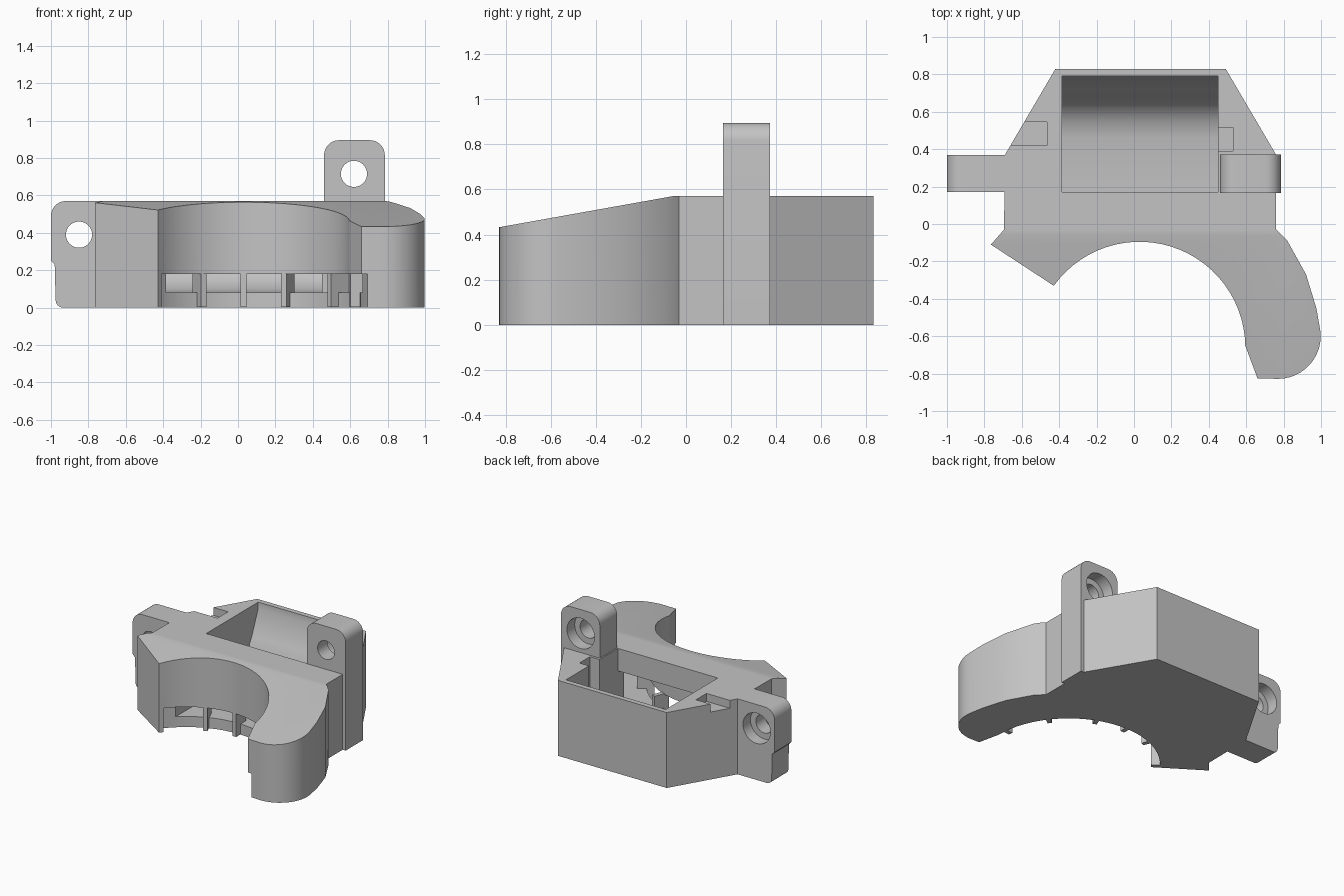
import bpy, bmesh
from math import sin, cos, radians
from mathutils import Vector

if "Cube" in bpy.data.objects:
    bpy.data.objects.remove(bpy.data.objects["Cube"])

grey = bpy.data.materials.new("Light grey plastic")
grey.use_nodes = True
grey.diffuse_color = (0.55, 0.55, 0.55, 1)
grey.node_tree.nodes["Principled BSDF"].inputs["Base Color"].default_value = (0.55, 0.55, 0.55, 1)

CENTRE = Vector((0.03, -0.66))   # centre of the round nozzle cut-out
RADIUS = 0.565


def arc(centre, r, start, end, steps):
    """Points along a circle, angles in degrees."""
    angles = [radians(start + (end - start) * i / steps) for i in range(steps + 1)]
    return [(centre[0] + r * cos(a), centre[1] + r * sin(a)) for a in angles]


def prism(name, points, low, high, axis="z"):
    """Extrude a closed profile along an axis."""
    place = {"z": lambda p, d: (p[0], p[1], d),
             "y": lambda p, d: (p[0], d, p[1]),
             "x": lambda p, d: (d, p[0], p[1])}[axis]
    bm = bmesh.new()
    a = [bm.verts.new(place(p, low)) for p in points]
    b = [bm.verts.new(place(p, high)) for p in points]
    bm.faces.new(a)
    bm.faces.new(b)
    for i in range(len(points)):
        j = (i + 1) % len(points)
        bm.faces.new((a[i], a[j], b[j], b[i]))
    bmesh.ops.recalc_face_normals(bm, faces=bm.faces)
    mesh = bpy.data.meshes.new(name)
    bm.to_mesh(mesh)
    bm.free()
    mesh.materials.append(grey)
    obj = bpy.data.objects.new(name, mesh)
    bpy.context.collection.objects.link(obj)
    return obj


def box(name, x0, x1, y0, y1, z0, z1):
    return prism(name, [(x0, y0), (x1, y0), (x1, y1), (x0, y1)], z0, z1)


def combine(target, other, operation):
    """Apply a boolean and discard the helper."""
    mod = target.modifiers.new("Boolean", "BOOLEAN")
    mod.operation = operation
    mod.solver = "EXACT"
    mod.object = other
    bpy.context.view_layer.objects.active = target
    bpy.ops.object.modifier_apply(modifier=mod.name)
    bpy.data.objects.remove(other)


# Main housing: angular rear, round front cut-out and hooked arm
outline = arc(CENTRE, RADIUS, 144.3, 1, 28)
outline += [(0.595, -0.65), (0.66, -0.825)]
outline += arc((0.77, -0.6), 0.228, -90, 8, 12)
outline += [(0.975, -0.45), (0.92, -0.27), (0.82, -0.09), (0.76, -0.03),
            (0.76, 0.37), (0.49, 0.83), (-0.42, 0.83), (-0.69, 0.37),
            (-0.695, -0.03), (-0.765, -0.11)]
body = prism("duct_housing", outline, 0, 0.57)

# Sloping front top
combine(body, prism("slope_cutter", [(-0.06, 0.57), (-0.06, 0.8), (-1, 0.8), (-1, 0.402)],
                    -1.2, 1.2, "x"), "DIFFERENCE")

# Screw tabs with rounded corners
left_tab = [(-0.6, 0), (-0.6, 0.57)] + arc((-0.92, 0.49), 0.08, 90, 180, 8)
left_tab += [(-1, 0.25), (-0.98, 0.23)] + arc((-0.935, 0.04), 0.04, 180, 270, 6)
combine(body, prism("left_tab", left_tab, 0.17, 0.37, "y"), "UNION")
right_tab = [(0.46, 0), (0.785, 0)] + arc((0.705, 0.815), 0.08, 0, 90, 8)
right_tab += arc((0.54, 0.815), 0.08, 90, 180, 8)
combine(body, prism("right_tab", right_tab, 0.165, 0.372, "y"), "UNION")

# Screw holes, counterbored from the rear
for hole in ((-0.85, 0.39), (0.62, 0.715)):
    combine(body, prism("hole_cutter", arc(hole, 0.07, 0, 348.75, 31), 0, 0.6, "y"), "DIFFERENCE")
    combine(body, prism("bore_cutter", arc(hole, 0.115, 0, 348.75, 31), 0.28, 0.6, "y"), "DIFFERENCE")

# Fan inlet with a curved ramp at the rear
inlet = [(0.17, 0.08), (0.46, 0.08), (0.55, 0.1), (0.62, 0.15), (0.67, 0.22),
         (0.69, 0.3), (0.715, 0.34), (0.79, 0.52), (0.795, 0.7), (0.17, 0.7)]
combine(body, prism("inlet_cutter", inlet, -0.385, 0.45, "x"), "DIFFERENCE")

# Inner air chamber running forward and into the arm
chamber = [(-0.385, 0.2)] + arc(CENTRE, 0.61, 133, -5, 28)
chamber += [(0.85, -0.7), (0.94, -0.6), (0.87, -0.3), (0.72, -0.04), (0.45, 0.1), (0.45, 0.2)]
combine(body, prism("chamber_cutter", chamber, 0.08, 0.4), "DIFFERENCE")

# Outlet recess below the round wall
recess = arc(CENTRE, 0.625, 141, 0, 28) + [(0.7, -0.86), (0.4, -0.86), tuple(CENTRE)]
combine(body, prism("recess_cutter", recess, -0.1, 0.18), "DIFFERENCE")

# Clip notches beside the inlet
combine(body, box("left_notch", -0.7, -0.465, 0.42, 0.545, 0.51, 0.7), "DIFFERENCE")
combine(body, box("right_notch", 0.44, 0.53, 0.39, 0.515, 0.3, 0.7), "DIFFERENCE")

# Guide vanes across the outlet
parts = [body]
for number, angle in enumerate((112, 90, 68, 37, 6)):
    a = radians(angle)
    out, side = Vector((cos(a), sin(a))), Vector((-sin(a), cos(a))) * 0.016
    corners = [CENTRE + out * r + side * s for r, s in ((0.572, -1), (0.69, -1), (0.69, 1), (0.572, 1))]
    parts.append(prism(f"guide_vane_{number + 1}", corners, 0.002, 0.185))

# Smooth the curves, keep edges crisp
bpy.ops.object.select_all(action="DESELECT")
for part in parts:
    part.select_set(True)
bpy.context.view_layer.objects.active = body
bpy.ops.object.shade_smooth_by_angle(angle=radians(25))
